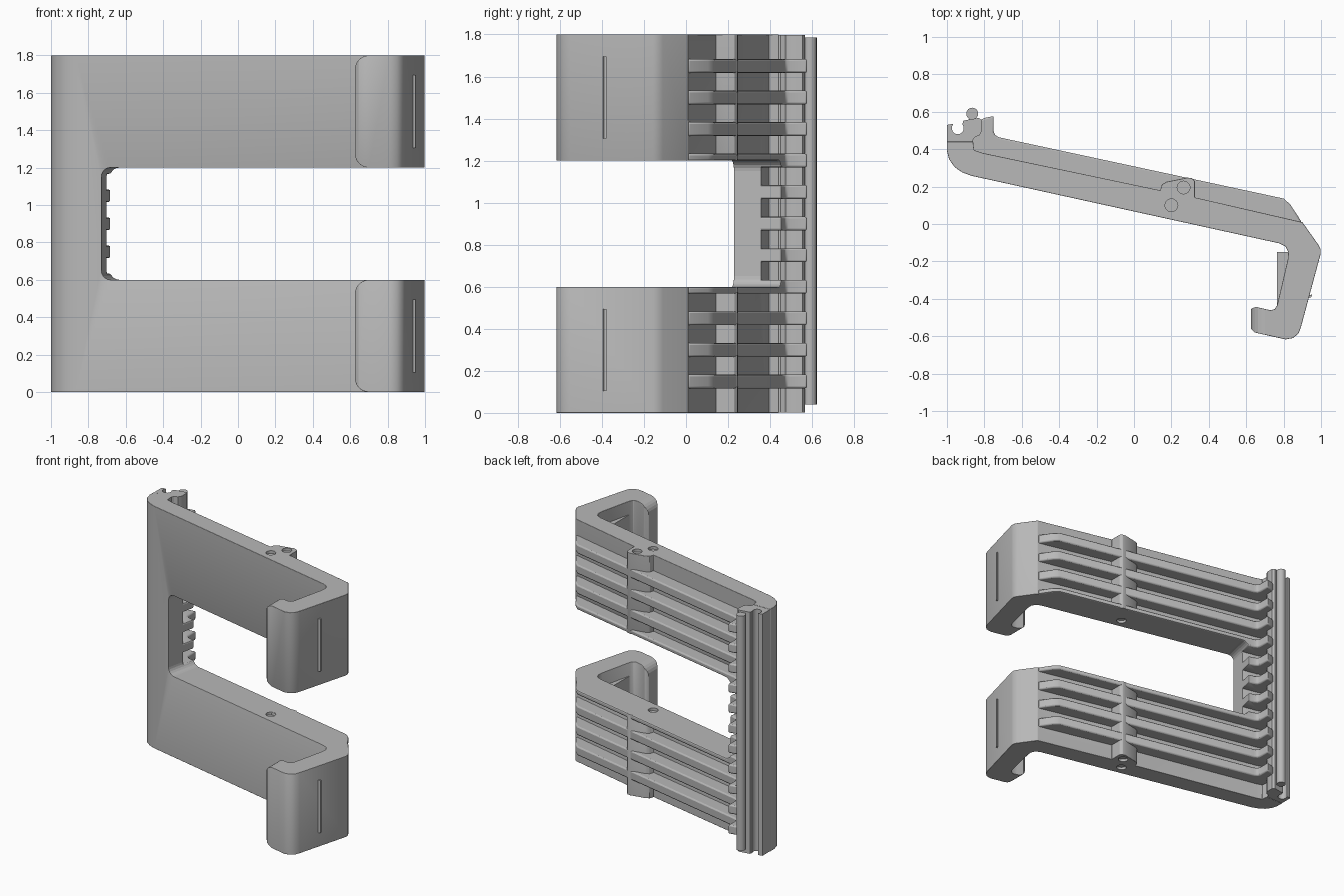
import bpy, bmesh, math
from mathutils import Matrix, Vector

if "Cube" in bpy.data.objects:
    bpy.data.objects.remove(bpy.data.objects["Cube"])

HEIGHT = 1.8
TILT = math.radians(-12.2)

grey = bpy.data.materials.new("plain grey")
grey.use_nodes = True
grey.diffuse_color = (0.48, 0.48, 0.48, 1)
grey.node_tree.nodes["Principled BSDF"].inputs["Base Color"].default_value = grey.diffuse_color


def arc(cx, cy, r, start, end, steps=8):
    angles = [math.radians(start + (end - start) * i / steps) for i in range(steps + 1)]
    return [(cx + r * math.cos(a), cy + r * math.sin(a)) for a in angles]


def prism(name, solids, upright=True, cutter=False):
    """Extrude each (outline, start, end) along z, or along y if not upright."""
    bm = bmesh.new()
    for outline, lo, hi in solids:
        place = (lambda p, d: Vector((p[0], p[1], d))) if upright else (lambda p, d: Vector((p[0], d, p[1])))
        face = bm.faces.new([bm.verts.new(place(p, lo)) for p in outline])
        grown = bmesh.ops.extrude_face_region(bm, geom=[face])
        top = [v for v in grown["geom"] if isinstance(v, bmesh.types.BMVert)]
        bmesh.ops.translate(bm, verts=top, vec=place((0, 0), hi - lo))
    bmesh.ops.recalc_face_normals(bm, faces=bm.faces)
    mesh = bpy.data.meshes.new(name)
    bm.to_mesh(mesh)
    bm.free()
    mesh.materials.append(grey)
    obj = bpy.data.objects.new(name, mesh)
    bpy.context.collection.objects.link(obj)
    if cutter:
        obj.hide_render = True
        obj.hide_set(True)
        obj.display_type = 'WIRE'
    return obj


def cut(obj, cutter):
    mod = obj.modifiers.new("cut", 'BOOLEAN')
    mod.operation, mod.solver, mod.object = 'DIFFERENCE', 'EXACT', cutter


def bevel(obj, width):
    mod = obj.modifiers.new("edge", 'BEVEL')
    mod.width, mod.segments = width, 2
    mod.limit_method, mod.angle_limit = 'ANGLE', math.radians(35)


def smooth(obj):
    bpy.ops.object.select_all(action='DESELECT')
    obj.select_set(True)
    bpy.context.view_layer.objects.active = obj
    bpy.ops.object.shade_smooth_by_angle(angle=math.radians(30))


# Window between the arms, square to the slanted plate
r = 0.05
window_outline = ([(2.5, 0.6), (2.5, 1.2)] + arc(r, 1.2 - r, r, 90, 180, 5)
                  + arc(r, 0.6 + r, r, 180, 270, 5))
window = prism("window_cutter", [(window_outline, -1.5, 1.5)], False, True)
window.matrix_world = Matrix.Translation((-0.73, 0.23, 0)) @ Matrix.Rotation(TILT, 4, 'Z')

# Rounding of the hook lip corners
corners = []
r = 0.075
for z, up in ((0, 1), (0.6, -1), (1.2, 1), (1.8, -1)):
    curve = [(0.625 + r + px, z + up * (r + py)) for px, py in arc(0, 0, r, 270, 180, 6)]
    corners.append(([(0.58, z - up * 0.04), (0.625 + r, z - up * 0.04)] + curve
                    + [(0.58, z + up * r)], -0.8, -0.3))
lip_corners = prism("lip_corner_cutter", corners, False, True)

# Shallow round recesses in the ends of each boss
recesses = []
for z in (0, 0.6, 1.2, 1.8):
    for x, y in ((0.2, 0.1), (0.265, 0.195)):
        recesses.append((arc(x, y, 0.034, 0, 345, 23), z - 0.02, z + 0.02))
recess = prism("recess_cutter", recesses, True, True)

# Main plate with boss and hooks
front = [(-1, 0.44), (-1, 0.39), (-0.988, 0.345), (-0.96, 0.305), (-0.92, 0.277), (-0.87, 0.258)]
hook = [(0.775, -0.103), (0.81, -0.12), (0.825, -0.15), (0.822, -0.19), (0.765, -0.435),
        (0.752, -0.455), (0.73, -0.461), (0.65, -0.443), (0.625, -0.455), (0.625, -0.56),
        (0.645, -0.58), (0.81, -0.617), (0.85, -0.61), (0.88, -0.585), (0.893, -0.55),
        (0.998, -0.16), (0.998, -0.135), (0.985, -0.11), (0.90, 0.01)]
boss = [(0.325, 0.142), (0.325, 0.23), (0.31, 0.245), (0.285, 0.248), (0.175, 0.226),
        (0.15, 0.213), (0.14, 0.18)]
body = prism("back_plate", [(front + hook + boss + [(-0.81, 0.38), (-0.855, 0.395), (-0.86, 0.44)], 0, HEIGHT)])
cut(body, window)
cut(body, lip_corners)
bevel(body, 0.01)
cut(body, recess)
smooth(body)

# Rail with round socket along the left edge
rail_outline = ([(-0.999, 0.39), (-0.999, 0.53), (-0.972, 0.535)] + arc(-0.942, 0.512, 0.032, 140, 400, 12)
                + [(-0.912, 0.553), (-0.83, 0.567), (-0.812, 0.555), (-0.812, 0.50), (-0.825, 0.475),
                   (-0.85, 0.465), (-0.861, 0.45), (-0.861, 0.39)])
smooth(prism("rail", [(rail_outline, 0.002, HEIGHT - 0.002)]))

# Bead on its narrow stem
bead_outline = arc(-0.865, 0.59, 0.032, -60, 240, 14) + [(-0.88, 0.54), (-0.85, 0.54)]
smooth(prism("bead", [(bead_outline, 0.04, HEIGHT - 0.015)]))

# Stiffening ribs across the back
rib_outline = [(-0.75, 0.577), (-0.80, 0.567), (-0.83, 0.55), (-0.89, 0.50), (-0.89, 0.36), (0.84, -0.01),
               (0.897, 0.01), (0.835, 0.105), (0.80, 0.136), (-0.72, 0.463), (-0.743, 0.475),
               (-0.75, 0.495)]
for i in range(1, 12):
    rib = prism(f"rib_{i}", [(rib_outline, 0.15 * i - 0.033, 0.15 * i + 0.033)])
    if 4 <= i <= 8:
        cut(rib, window)
    bevel(rib, 0.009)
    smooth(rib)

# Grip wedge and outer ridge of each hook
for side, z in (("lower", 0.1), ("upper", 1.3)):
    prism(f"{side}_grip_wedge", [([(0.765, -0.15), (0.84, -0.15), (0.84, -0.25), (0.79, -0.42),
                                   (0.765, -0.43)], z, z + 0.4)])
    prism(f"{side}_hook_ridge", [([(0.92, -0.38), (0.951, -0.378), (0.95, -0.39), (0.92, -0.40)],
                                  z + 0.005, z + 0.395)])
